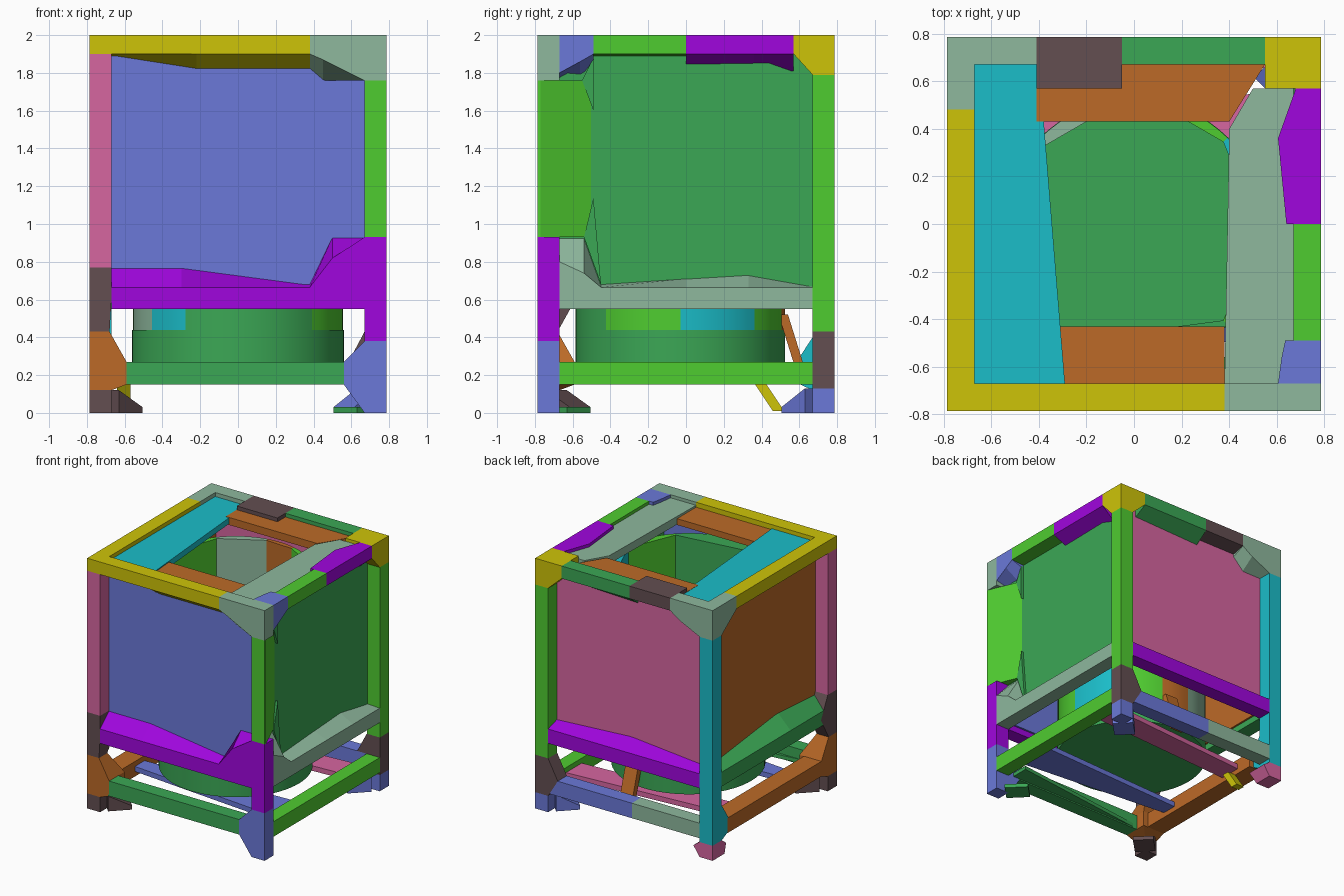
import bpy, bmesh, math
from mathutils import Matrix, Vector

if "Cube" in bpy.data.objects:
    bpy.data.objects.remove(bpy.data.objects["Cube"])


def material(name, rgb):
    lin = [((c / 255 + 0.055) / 1.055) ** 2.4 if c > 10 else c / 255 / 12.92 for c in rgb]
    m = bpy.data.materials.new(name)
    m.use_nodes = True
    m.diffuse_color = (*lin, 1)
    m.node_tree.nodes["Principled BSDF"].inputs["Base Color"].default_value = (*lin, 1)
    return m


MATS = {n: material(n, c) for n, c in {
    "olive": (206, 196, 8), "sage": (142, 184, 157), "blue": (107, 121, 217),
    "pink": (214, 102, 160), "purple": (160, 6, 222), "lime": (79, 204, 48),
    "green": (59, 167, 85), "mauve": (99, 78, 81), "orange": (188, 106, 39),
    "teal": (27, 189, 201)}.items()}
OUT, INN = 0.785, 0.67


def loft(name, colour, rings, turn=0, smooth=False):
    """Skin equal-length rings into a capped solid, turned by quarter turns."""
    bm = bmesh.new()
    vs = [[bm.verts.new(p) for p in r] for r in rings]
    n = len(vs[0])
    for a, b in zip(vs, vs[1:]):
        for i in range(n):
            j = (i + 1) % n
            bm.faces.new((a[i], a[j], b[j], b[i]))
    bm.faces.new(vs[0][::-1])
    bm.faces.new(vs[-1])
    bmesh.ops.recalc_face_normals(bm, faces=bm.faces)
    bm.transform(Matrix.Rotation(turn * math.pi / 2, 4, 'Z'))
    me = bpy.data.meshes.new(name)
    bm.to_mesh(me)
    bm.free()
    me.materials.append(MATS[colour])
    ob = bpy.data.objects.new(name, me)
    bpy.context.collection.objects.link(ob)
    if smooth:
        bpy.context.view_layer.objects.active = ob
        ob.select_set(True)
        bpy.ops.object.shade_smooth_by_angle(angle=math.radians(35))
        ob.select_set(False)
    return ob


def beam(name, colour, turn, stations):
    """Edge beam; station = along, low out, low in, high out, high in, optional inner reach."""
    rings = []
    for u, lo, li, ho, hi, *reach in stations:
        inner = reach[0] if reach else INN
        rings.append([(u, -OUT, lo), (u, -OUT, ho), (u, -inner, hi), (u, -inner, li)])
    loft(name, colour, rings, turn)


def post(name, colour, sx, sy, stations, slant=0):
    """Corner piece; station = height, width along x, width along y."""
    rings = [[(sx * (OUT - a), sy * (OUT - b), z) for a, b in
              ((0, 0), (wx, 0), (wx, wy), (0, wy - slant))] for z, wx, wy in stations]
    loft(name, colour, rings)


def plank(name, colour, outline, z0, z1):
    loft(name, colour, [[(x, y, z) for x, y in outline] for z in (z0, z1)])


W = OUT - INN

# Mitred wall panels, in order front, right, back, left
for k, (side, col) in enumerate((("front", "blue"), ("right_side", "green"),
                                 ("back", "pink"), ("left_side", "orange"))):
    loft(side + "_panel", col, [[(-h, -h, 0.6), (h, -h, 0.6), (h, -h, 1.94), (-h, -h, 1.94)]
                                for h in (0.675, 0.655)], k)

# Panel flares beside the wide post
for name, corners in (("lower_flare", ((-.54, .93), (-.49, 1.14), (-.45, .68))),
                      ("upper_flare", ((-.55, 1.76), (-.49, 1.88), (-.49, 1.6)))):
    loft(name, "green", [[(x, y, z) for y, z in corners] for x in (.66, .695)])

# Corner posts
post("front_right_foot", "blue", 1, -1, [(0, W, W), (0.15, 0.225, W), (0.27, 0.225, W), (0.38, W, W)])
post("front_right_lower_post", "purple", 1, -1, [(0.38, W, W), (0.93, W, W)])
post("front_right_post", "lime", 1, -1, [(0.93, W, 0.295), (1.76, W, 0.295)], 0.28)
post("front_right_top", "sage", 1, -1, [(1.76, W, W), (2, W, W)])
post("front_left_foot", "mauve", -1, -1, [(0, W, W), (0.12, W, W)])
post("front_left_collar", "orange", -1, -1,
     [(0.12, W, W), (0.15, 0.195, 0.195), (0.27, 0.195, 0.195), (0.43, 0.105, 0.105)])
post("front_left_knee", "mauve", -1, -1, [(0.43, 0.105, 0.105), (0.6, W, 0.2), (0.77, W, W)])
post("front_left_post", "pink", -1, -1, [(0.77, W, W), (1.9, W, W)])
post("back_right_foot", "blue", 1, 1, [(0, W, W), (0.13, W, W)])
post("back_right_knee", "mauve", 1, 1, [(0.13, W, W), (0.27, 0.2, W), (0.43, W, W)])
post("back_right_post", "lime", 1, 1, [(0.43, W, W), (1.79, W, W)])
post("back_right_top", "olive", 1, 1, [(1.79, W, W), (1.9, 0.235, 0.215), (2, 0.235, 0.215)])
post("back_left_foot", "pink", -1, 1, [(0, W, 0.15), (0.08, 0.17, 0.17), (0.12, W, W)])
post("back_left_collar", "teal", -1, 1, [(0.12, W, W), (0.16, W, 0.2), (0.27, W, 0.2), (0.4, W, W)])
post("back_left_post", "teal", -1, 1, [(0.4, W, W), (1.76, W, W)])
post("back_left_top", "sage", -1, 1, [(1.76, W, W), (2, W, W)])

# Wedge toes under the feet
for name, col, sx, sy, h in (("front_right_toe", "green", 1, -1, 0.03), ("front_left_toe", "mauve", -1, -1, 0.12),
                             ("back_right_toe", "blue", 1, 1, 0.13)):
    d = Vector((-sx, -sy, 0))
    s = Vector((sx, -sy, 0)) * 0.055
    rings = []
    for r, top in ((0.685, h), (0.56, 0.03)):
        c = -d * r
        rings.append([c - s, c + s, c + s + Vector((0, 0, top)), c - s + Vector((0, 0, top))])
    loft(name, col, rings)

# Top beams
beam("top_front_beam", "olive", 0, [(-OUT, 1.9, 1.89, 2, 2), (-INN, 1.9, 1.89, 2, 2),
                                    (-0.22, 1.9, 1.82, 2, 2), (0.38, 1.9, 1.82, 2, 2)])
beam("top_front_corner", "sage", 0, [(0.38, 1.9, 1.82, 2, 2), (0.45, 1.87, 1.76, 2, 2),
                                     (INN, 1.76, 1.76, 2, 2)])
beam("top_right_corner", "blue", 1, [(-INN, 1.8, 1.76, 2, 2, 0.605), (-0.56, 1.86, 1.76, 2, 2, 0.62),
                                     (-0.49, 1.9, 1.85, 2, 2, 0.635)])
beam("top_right_front_beam", "lime", 1, [(-0.49, 1.9, 1.89, 2, 2), (0, 1.9, 1.89, 2, 2)])
beam("top_right_back_beam", "purple", 1, [(0, 1.9, 1.83, 2, 2, 0.64), (0.36, 1.9, 1.82, 2, 2, 0.605),
                                          (0.57, 1.9, 1.81, 2, 2, 0.68)])
beam("top_back_beam", "green", 2, [(-0.55, 1.9, 1.84, 2, 2), (0.05, 1.9, 1.82, 2, 2)])
beam("top_back_block", "mauve", 2, [(u, 1.9, 1.85, 2, 2, 0.57) for u in (0.05, 0.41)])
beam("top_back_corner", "sage", 2, [(0.41, 1.9, 1.85, 2, 2), (0.5, 1.84, 1.76, 2, 2), (INN, 1.76, 1.76, 2, 2)])
beam("top_left_corner", "sage", 3, [(-INN, 1.76, 1.76, 2, 2), (-0.48, 1.9, 1.88, 2, 2)])
beam("top_left_beam", "olive", 3, [(-0.48, 1.9, 1.88, 2, 2), (INN, 1.9, 1.88, 2, 2)])

# Middle beams under the panels, with sloped upper faces
beam("middle_front_beam", "purple", 0, [(-INN, .55, .55, .665, .77), (-0.3, .55, .55, .665, .77),
                                        (0.38, .55, .55, .665, .68), (0.5, .55, .55, .82, .93),
                                        (INN, .55, .55, .93, .93)])
beam("middle_right_beam", "sage", 1, [(-INN, .55, .55, .8, .93), (-0.54, .55, .55, .74, .93),
                                      (-0.45, .55, .55, .665, .68), (0, .55, .55, .665, .71),
                                      (0.33, .55, .55, .665, .73), (INN, .55, .55, .665, .67)])
beam("middle_back_beam", "purple", 2, [(-INN, .55, .55, .665, .7), (0, .55, .55, .665, .74),
                                       (INN, .55, .55, .665, .68)])
beam("middle_left_beam", "green", 3, [(-INN, .55, .55, .665, .68), (0.2, .55, .55, .665, .78),
                                      (INN, .55, .55, .665, .75)])

# Bottom beams
for name, col, k, a, b, reach in (("bottom_front_beam", "green", 0, -0.6, 0.57, INN),
                                  ("bottom_right_beam", "lime", 1, -INN, INN, INN),
                                  ("bottom_back_beam_right", "blue", 2, -INN, 0.07, INN),
                                  ("bottom_back_beam_left", "sage", 2, 0.07, INN, INN),
                                  ("bottom_left_beam", "orange", 3, -0.6, 0.6, 0.63)):
    beam(name, col, k, [(u, .15, .15, .27, .27, reach) for u in (a, b)])

# Planks around the top opening
plank("top_left_plank", "teal", [(-.675, -.67), (-.29, -.67), (-.4, .69), (-.675, .69)], 1.92, 1.968)
plank("top_front_plank", "orange", [(-.31, -.68), (.38, -.68), (.38, -.43), (-.31, -.43)], 1.91, 1.96)
plank("top_back_plank", "orange", [(-.41, .43), (.4, .43), (.55, .67), (-.41, .67)], 1.91, 1.97)
plank("top_right_plank", "sage", [(.38, -.67), (.67, -.67), (.67, .57), (.5, .57), (.4, .4)], 1.91, 1.975)

# Planks and braces under the drum
plank("bottom_front_plank", "blue", [(-.65, -.4), (.65, -.52), (.65, -.22), (-.65, -.28)], .19, .23)
plank("bottom_back_plank", "pink", [(-.65, .28), (.68, .36), (.68, .56), (-.65, .46)], .19, .23)
plank("bottom_front_gusset", "green", [(-.55, -.67), (.62, -.67), (.62, -.53)], .16, .19)
loft("drum_strut", "orange", [[(.03, y, z), (.14, y, z), (.14, y + .05, z), (.03, y + .05, z)]
                              for y, z in ((.49, .52), (.59, .2))])
loft("back_left_brace", "olive", [[(-.64, y, z), (-.57, y, z), (-.57, y + .06, z), (-.64, y + .06, z)]
                                  for y, z in ((.36, .16), (.46, .01))])

# Drum base, and drum wall pieces with a round outside and a flat inside
CY = -0.03
loft("drum_base", "green", [[(.56 * math.cos(t * math.pi / 36), CY + .555 * math.sin(t * math.pi / 36), z)
                             for t in range(72)] for z in (.27, .44)], smooth=True)


def drum_point(angle, radius):
    a = math.radians(angle)
    return Vector((radius * math.cos(a), CY + radius * math.sin(a), 0))


for i, (a, b, col) in enumerate(((-120, -45, "green"), (-45, 0, "lime"), (0, 45, "teal"), (45, 75, "lime"),
                                 (75, 100, "orange"), (100, 140, "sage"), (140, 185, "lime"),
                                 (185, 215, "sage"), (215, 240, "teal"))):
    low, high = Vector((0, 0, .43)), Vector((0, 0, 1.84))
    rings = []
    for t in range(a, b + 1, 5):
        inner = drum_point(a, .53).lerp(drum_point(b, .53), (t - a) / (b - a))
        outer = drum_point(t, .555)
        rings.append([inner + low, outer + low, outer + high, inner + high])
    loft("drum_wall_%d" % (i + 1), col, rings, smooth=True)
